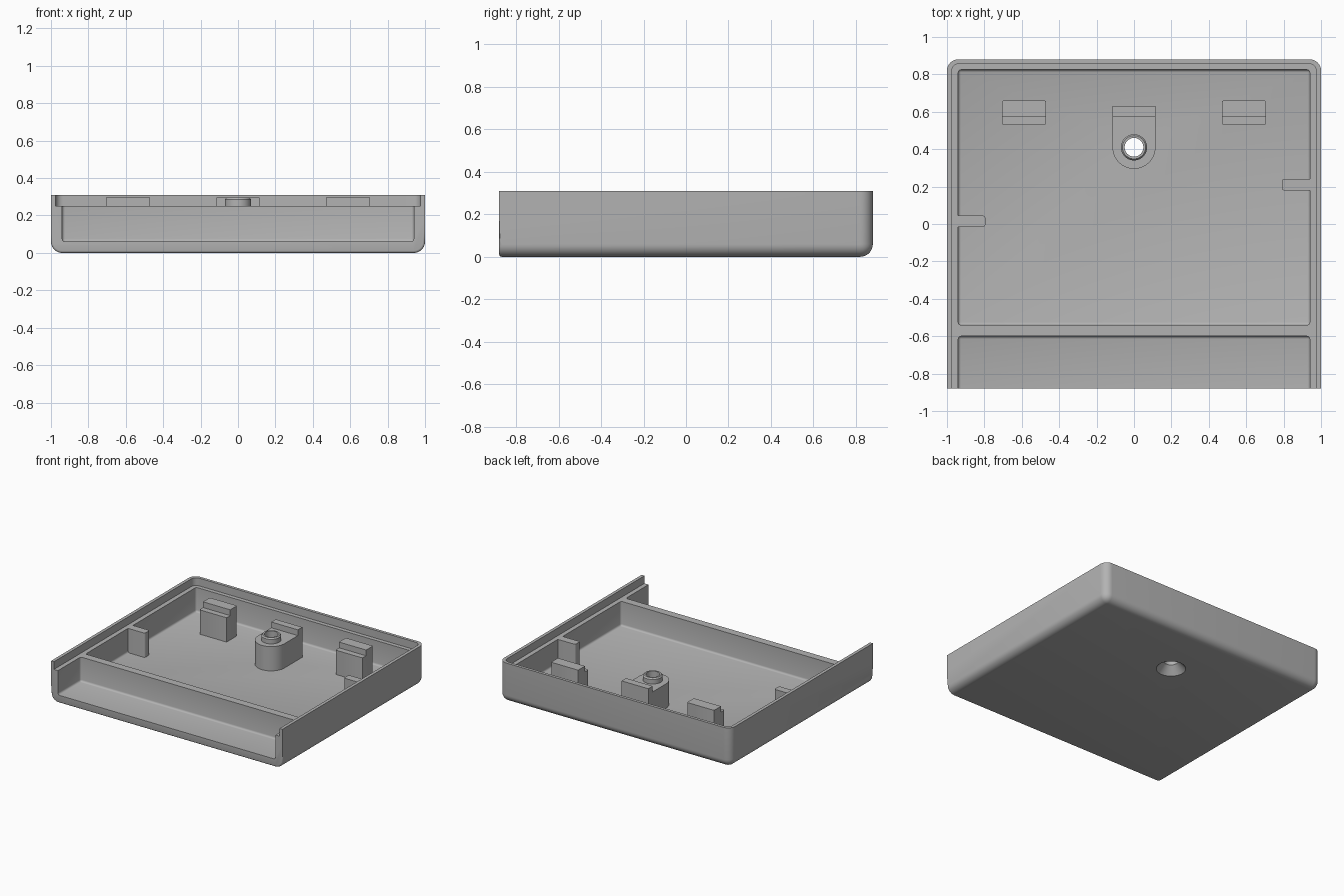
import bpy, bmesh, math

if "Cube" in bpy.data.objects:
    bpy.data.objects.remove(bpy.data.objects["Cube"], do_unlink=True)

grey = bpy.data.materials.new("plain grey")
grey.use_nodes = True
COLOUR = (0.45, 0.45, 0.45, 1)
grey.diffuse_color = COLOUR
grey.node_tree.nodes["Principled BSDF"].inputs["Base Color"].default_value = COLOUR

FLOOR, LEDGE, TAB_TOP, RIM = 0.06, 0.25, 0.295, 0.31
BACK, FRONT = 0.88, -0.88


def finish(bm, name):
    bmesh.ops.recalc_face_normals(bm, faces=bm.faces)
    mesh = bpy.data.meshes.new(name)
    bm.to_mesh(mesh)
    bm.free()
    mesh.materials.append(grey)
    obj = bpy.data.objects.new(name, mesh)
    bpy.context.collection.objects.link(obj)
    return obj


def box_bm(x, y, z):
    bm = bmesh.new()
    bmesh.ops.create_cube(bm, size=1)
    for v in bm.verts:
        for i, (lo, hi) in enumerate((x, y, z)):
            v.co[i] = lo if v.co[i] < 0 else hi
    return bm


def bevel(bm, rule, width, segments):
    edges = [e for e in bm.edges if rule(*(v.co for v in e.verts))]
    bmesh.ops.bevel(bm, geom=edges, offset=width, segments=segments,
                    profile=0.5, affect='EDGES', clamp_overlap=True)


def box(name, x, y, z, rule=None, width=0.01, segments=3):
    bm = box_bm(x, y, z)
    if rule:
        bevel(bm, rule, width, segments)
    return finish(bm, name)


def lathe(name, profile, y, steps=48):
    """Closed solid turned about a vertical axis at (0, y)."""
    bm = bmesh.new()
    rings = [[bm.verts.new((r * math.cos(2 * math.pi * i / steps),
                            y + r * math.sin(2 * math.pi * i / steps), z))
              for i in range(steps)] for r, z in profile]
    for a, b in zip(rings, rings[1:]):
        for i in range(steps):
            j = (i + 1) % steps
            bm.faces.new((a[i], a[j], b[j], b[i]))
    bm.faces.new(rings[0])
    bm.faces.new(rings[-1])
    return finish(bm, name)


def combine(obj, other, operation, keep=False):
    bpy.context.view_layer.objects.active = obj
    mod = obj.modifiers.new("cut", 'BOOLEAN')
    mod.operation, mod.object, mod.solver = operation, other, 'EXACT'
    bpy.ops.object.modifier_apply(modifier=mod.name)
    if not keep:
        bpy.data.objects.remove(other, do_unlink=True)


def upright(a, b):
    return abs(a.z - b.z) > 0.01


# Outer body: round lower edges and back corners, nearly square front
bm = box_bm((-1, 1), (FRONT, BACK), (0, RIM))
bevel(bm, lambda a, b: (a.z + b.z < 0.001 and a.y + b.y > -1)
      or (upright(a, b) and a.y > 0), 0.06, 8)
bevel(bm, lambda a, b: max(a.y, b.y) < FRONT + 0.001
      and max(a.z, b.z) < 0.065, 0.012, 3)
tray = finish(bm, "tray")

# Rim recess, main cavity and open front trough
combine(tray, box("rim_cutter", (-0.975, 0.975), (-1, 0.857), (LEDGE, 0.5),
                  lambda a, b: upright(a, b) and a.y > 0, 0.04, 6), 'DIFFERENCE')
combine(tray, box("cavity_cutter", (-0.94, 0.94), (-0.54, 0.825), (FLOOR, 0.4),
                  lambda a, b: min(a.z, b.z) < 0.1, 0.015, 3), 'DIFFERENCE')
combine(tray, box("trough_cutter", (-0.94, 0.94), (-1, -0.6), (FLOOR, 0.4),
                  lambda a, b: min(a.z, b.z) < 0.1 and max(a.y, b.y) > -0.7,
                  0.015, 3), 'DIFFERENCE')

# Screw boss: round-fronted post, raised back tab and collar
HOLE_Y, HALF = 0.41, 0.115
boss = lathe("screw_boss", [(HALF, 0.04), (HALF, LEDGE)], HOLE_Y)
combine(boss, box("post", (-HALF, HALF), (HOLE_Y, 0.63), (0.04, LEDGE)), 'UNION')
combine(boss, box("back_tab", (-HALF, HALF), (0.575, 0.63), (0.2, TAB_TOP)), 'UNION')
combine(boss, lathe("collar", [(0.07, 0.2), (0.07, 0.285), (0.062, TAB_TOP)],
                    HOLE_Y), 'UNION')

# Countersunk screw hole through boss and floor
hole = lathe("hole_cutter", [(0.115, -0.01), (0.105, 0), (0.05, 0.06), (0.05, 0.4)], HOLE_Y)
combine(tray, hole, 'DIFFERENCE', keep=True)
combine(boss, hole, 'DIFFERENCE')

parts = [tray, boss]

# Stepped tabs on both sides
for side, name in ((1, "left"), (-1, "right")):
    x = sorted((side * 0.47, side * 0.705))
    tab = box(name + "_tab", x, (0.53, 0.66), (0.04, LEDGE), upright, 0.008, 2)
    combine(tab, box("tab_step", x, (0.575, 0.66), (0.2, TAB_TOP),
                     lambda a, b: upright(a, b) and a.y > 0.6, 0.008, 2), 'UNION')
    parts.append(tab)

# Side ribs, level with the ledge
parts.append(box("left_rib", (0.79, 0.94), (0.18, 0.24), (0.04, LEDGE),
                 lambda a, b: upright(a, b) and a.x < 0.8, 0.012, 3))
parts.append(box("right_rib", (-0.94, -0.795), (-0.015, 0.045), (0.04, LEDGE),
                 lambda a, b: upright(a, b) and a.x > -0.8, 0.012, 3))

bpy.ops.object.select_all(action='DESELECT')
for part in parts:
    part.select_set(True)
bpy.context.view_layer.objects.active = tray
bpy.ops.object.shade_smooth_by_angle(angle=math.radians(35))
